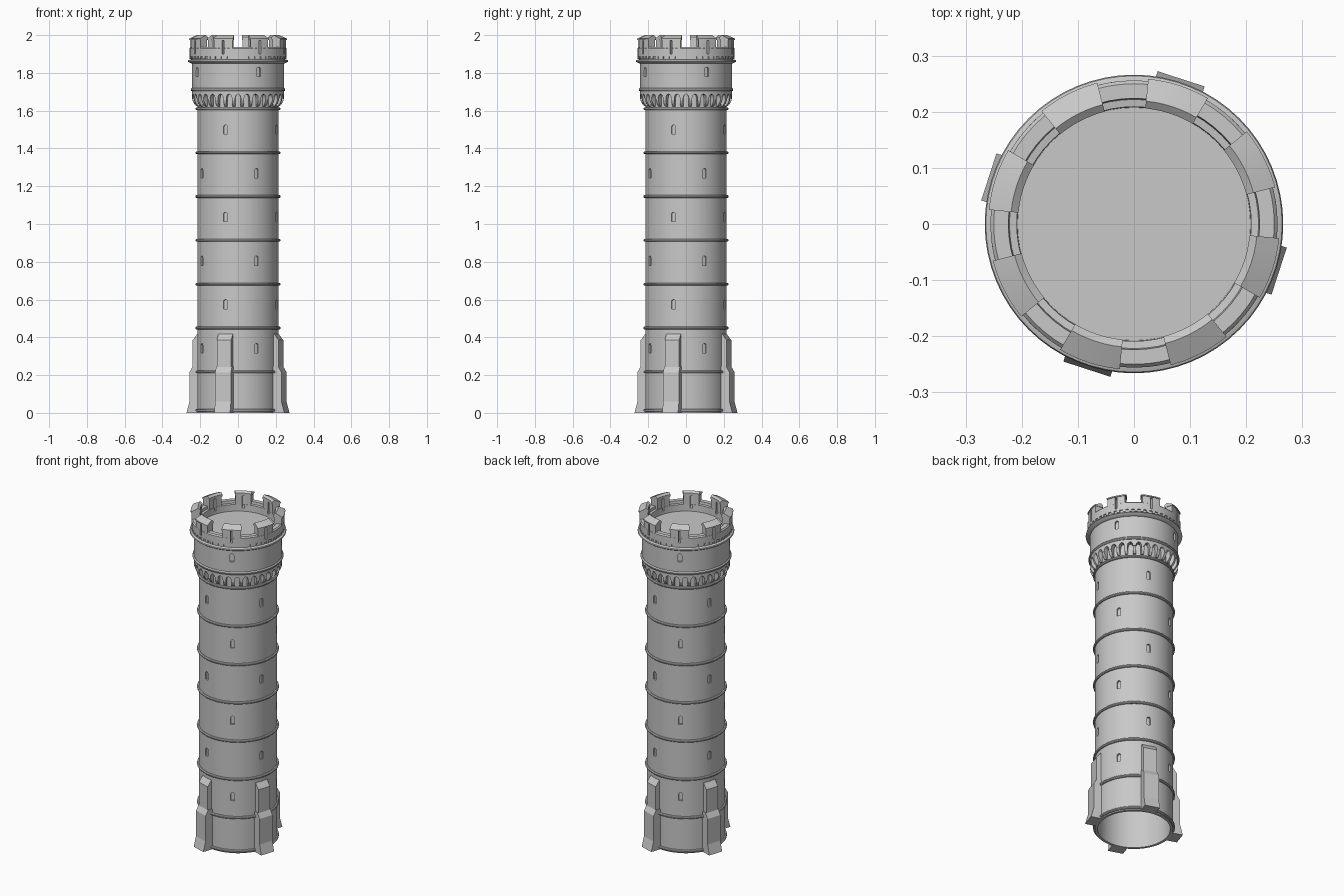
import bpy, bmesh, math
from mathutils import Matrix, Vector

if "Cube" in bpy.data.objects:
    bpy.data.objects.remove(bpy.data.objects["Cube"], do_unlink=True)

stone = bpy.data.materials.new("grey_stone")
stone.use_nodes = True
GREY = (0.58, 0.58, 0.58, 1)
stone.diffuse_color = GREY
stone.node_tree.nodes["Principled BSDF"].inputs["Base Color"].default_value = GREY

START = -108                                   # the tower is turned a little
QUARTERS = [START + 90 * i for i in range(4)]
DIAGONALS = [a + 45 for a in QUARTERS]
EIGHTHS = QUARTERS + DIAGONALS


def sweep(bm, profile, angles, closed=False):
    """Turn an (r, z) outline about z; profile may be a function of the angle."""
    rings = []
    for a in angles:
        c, s = math.cos(math.radians(a)), math.sin(math.radians(a))
        pts = profile(a) if callable(profile) else profile
        rings.append([bm.verts.new((r * c, r * s, z)) for r, z in pts])
    n = len(rings[0])
    pairs = list(zip(rings, rings[1:]))
    if closed:
        pairs.append((rings[-1], rings[0]))
    else:
        bm.faces.new(rings[0])
        bm.faces.new(rings[-1][::-1])
    for p, q in pairs:
        for i in range(n):
            j = (i + 1) % n
            bm.faces.new((p[i], q[i], q[j], p[j]))


def around(n):
    return [360 * i / n for i in range(n)]


def arc(mid, half, n):
    return [mid - half + 2 * half * i / n for i in range(n + 1)]


def prism(bm, outline, depth, axis, angle):
    """Extrude an outline by depth along axis, then turn it to an angle about z."""
    turn = Matrix.Rotation(math.radians(angle), 3, 'Z')
    step = Vector(axis) * depth
    a = [bm.verts.new(turn @ Vector(p)) for p in outline]
    b = [bm.verts.new(turn @ (Vector(p) + step)) for p in outline]
    bm.faces.new(a)
    bm.faces.new(b[::-1])
    for i in range(len(a)):
        j = (i + 1) % len(a)
        bm.faces.new((a[i], b[i], b[j], a[j]))


def finish(name, bm, cutter=None, smooth=True):
    bmesh.ops.recalc_face_normals(bm, faces=bm.faces)
    mesh = bpy.data.meshes.new(name)
    bm.to_mesh(mesh)
    bm.free()
    mesh.materials.append(stone)
    ob = bpy.data.objects.new(name, mesh)
    bpy.context.collection.objects.link(ob)
    bpy.ops.object.select_all(action='DESELECT')
    ob.select_set(True)
    bpy.context.view_layer.objects.active = ob
    if cutter:
        mod = ob.modifiers.new("openings", 'BOOLEAN')
        mod.operation, mod.solver, mod.object = 'DIFFERENCE', 'EXACT', cutter
        bpy.ops.object.modifier_apply(modifier=mod.name)
        bpy.data.objects.remove(cutter, do_unlink=True)
    if smooth:
        bpy.ops.object.select_all(action='DESELECT')
        ob.select_set(True)
        bpy.context.view_layer.objects.active = ob
        bpy.ops.object.shade_smooth_by_angle(angle=math.radians(30))
    return ob


def lathe(name, profile, cutter=None, n=64):
    bm = bmesh.new()
    sweep(bm, profile, around(n), closed=True)
    return finish(name, bm, cutter)


def window_cutter(rows, radius):
    """Round-headed recesses; rows are (height of centre, angles)."""
    bm = bmesh.new()
    w, r = 0.011, radius - 0.011
    for z, angles in rows:
        head = [(r, w * math.cos(t * math.pi / 6), z + 0.014 + w * math.sin(t * math.pi / 6))
                for t in range(7)]
        outline = [(r, -w, z - 0.025), (r, w, z - 0.025)] + head
        for a in angles:
            prism(bm, outline, 0.04, (1, 0, 0), a)
    ob = finish("window_cutter", bm, smooth=False)
    ob.hide_render = True
    return ob


def slot_cutter():
    bm = bmesh.new()
    w = 0.006
    outline = [(0.19, -w, 1.9), (0.19, w, 1.9), (0.19, w, 1.972), (0.19, -w, 1.972)]
    for a in EIGHTHS:
        prism(bm, outline, 0.1, (1, 0, 0), a)
    ob = finish("slot_cutter", bm, smooth=False)
    ob.hide_render = True
    return ob


# Hollow shaft with alternating rows of windows
BODY = 0.215
rows = [(0.343 + 0.2315 * i, QUARTERS if i % 2 else DIAGONALS) for i in range(6)]
lathe("shaft", [(BODY, 0), (BODY, 1.72), (0.2, 1.72), (0.2, 0)], window_cutter(rows, BODY))

# String courses
for i in range(8):
    z = 0.014 if i == 0 else 0.217 + 0.2322 * (i - 1)
    lathe(f"string_course_{i + 1}", [(0.21, z - 0.007), (0.221, z - 0.007), (0.225, z - 0.003),
                                     (0.225, z + 0.003), (0.221, z + 0.007), (0.21, z + 0.007)])

# Stepped buttresses
for i, a in enumerate(QUARTERS):
    bm = bmesh.new()
    lower = [(0.2, 0), (0.272, 0), (0.256, 0.06), (0.256, 0.215), (0.238, 0.245), (0.2, 0.245)]
    upper = [(0.2, 0.2), (0.239, 0.2), (0.239, 0.385), (0.214, 0.418), (0.2, 0.418)]
    for outline, half in ((lower, 0.044), (upper, 0.04)):
        prism(bm, [(r, -half, z) for r, z in outline], 2 * half, (0, 1, 0), a)
    finish(f"buttress_{i + 1}", bm, smooth=False)

# Arcade of small arches under the upper drum
BAYS = 32
PITCH = 360 / BAYS


def arch_section(a):
    off = abs((a + PITCH / 2) % PITCH - PITCH / 2) / (PITCH * 0.33)
    low = 1.662 + 0.026 * math.sqrt(max(0, 1 - off * off))
    return [(0.21, low), (0.243, low), (0.243, 1.71), (0.21, 1.71)]


bm = bmesh.new()
offsets = [-0.5, -0.33, -0.28, -0.18, 0, 0.18, 0.28, 0.33]
sweep(bm, arch_section, [PITCH * (b + o) for b in range(BAYS) for o in offsets], closed=True)
finish("arcade_arches", bm)

bm = bmesh.new()
bracket = [(0.21, 1.622), (0.222, 1.624), (0.234, 1.638), (0.242, 1.655), (0.242, 1.672), (0.21, 1.672)]
for b in range(BAYS):
    sweep(bm, bracket, arc(PITCH * (b + 0.5), PITCH * 0.18, 1))
finish("arcade_brackets", bm, smooth=False)

# Upper drum and its mouldings
lathe("upper_drum", [(0.243, 1.7), (0.243, 1.865), (0.2, 1.865), (0.2, 1.7)],
      window_cutter([(1.805, DIAGONALS)], 0.243))
lathe("drum_moulding", [(0.23, 1.703), (0.246, 1.703), (0.25, 1.708), (0.25, 1.714),
                        (0.244, 1.72), (0.23, 1.72)])
lathe("cornice", [(0.235, 1.848), (0.246, 1.85), (0.262, 1.857), (0.266, 1.861),
                  (0.264, 1.867), (0.252, 1.872), (0.235, 1.872)])

# Roof floor
bm = bmesh.new()
bmesh.ops.create_cone(bm, cap_ends=True, segments=64, radius1=0.212, radius2=0.212, depth=0.012,
                      matrix=Matrix.Translation((0, 0, 1.874)))
finish("roof_floor", bm)

# Parapet with a row of dentils at its foot
lathe("parapet", [(0.207, 1.862), (0.25, 1.862), (0.25, 1.886), (0.256, 1.888), (0.256, 1.93),
                  (0.25, 1.937), (0.224, 1.937), (0.222, 1.922), (0.209, 1.92)], slot_cutter())
bm = bmesh.new()
for a in around(48):
    sweep(bm, [(0.245, 1.874), (0.256, 1.874), (0.256, 1.89), (0.245, 1.89)], arc(a, 1.9, 1))
finish("parapet_dentils", bm, smooth=False)

# Merlons with arrow slots and sloping caps
bm = bmesh.new()
for a in EIGHTHS:
    sweep(bm, [(0.21, 1.915), (0.2555, 1.915), (0.2555, 1.978), (0.21, 1.978)], arc(a, 11.7, 6))
finish("merlons", bm, slot_cutter())
bm = bmesh.new()
for a in EIGHTHS:
    sweep(bm, [(0.207, 1.976), (0.26, 1.974), (0.26, 1.981), (0.22, 2.0), (0.207, 1.99)],
          arc(a, 12.4, 6))
finish("merlon_caps", bm)
